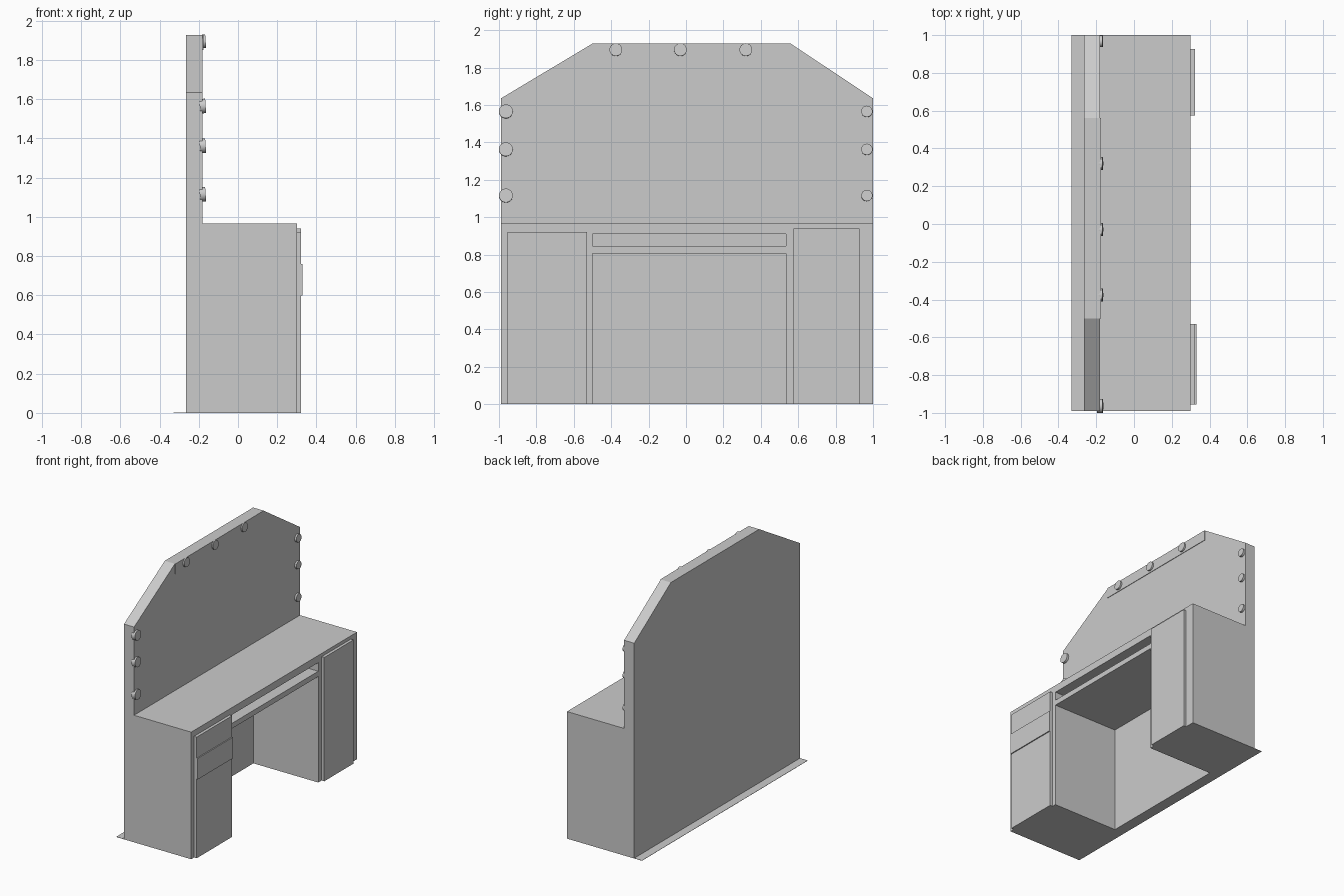
import bpy, bmesh
from math import radians
from mathutils import Matrix

cube = bpy.data.objects.get("Cube")
if cube:
    bpy.data.objects.remove(cube, do_unlink=True)

grey = bpy.data.materials.new("plain grey")
grey.use_nodes = True
grey.diffuse_color = (0.6, 0.6, 0.6, 1)
grey.node_tree.nodes["Principled BSDF"].inputs["Base Color"].default_value = (0.6, 0.6, 0.6, 1)


def finish(name, bm):
    bmesh.ops.recalc_face_normals(bm, faces=bm.faces[:])
    mesh = bpy.data.meshes.new(name)
    bm.to_mesh(mesh)
    bm.free()
    mesh.materials.append(grey)
    obj = bpy.data.objects.new(name, mesh)
    bpy.context.collection.objects.link(obj)
    return obj


def box(name, x, y, z):
    """Box from (min, max) pairs."""
    bm = bmesh.new()
    bmesh.ops.create_cube(bm, size=1)
    for v in bm.verts:
        v.co = [lo if c < 0 else hi for c, (lo, hi) in zip(v.co, (x, y, z))]
    return finish(name, bm)


def bulb(name, y, z, r):
    """Flat round lamp, facing +x and tipped slightly."""
    bm = bmesh.new()
    place = Matrix.Translation((-0.18, y, z)) @ Matrix.Rotation(radians(86), 4, "Y")
    bmesh.ops.create_cone(bm, cap_ends=True, segments=24, radius1=r, radius2=r,
                          depth=0.03, matrix=place)
    obj = finish(name, bm)
    for p in obj.data.polygons:
        p.use_smooth = len(p.vertices) == 4
    for e in obj.data.edges:
        e.use_edge_sharp = any(
            len(p.vertices) > 4 and e.key in p.edge_keys for p in obj.data.polygons)


BACK, FACE, GLASS = -0.265, 0.30, -0.18
RIGHT, LEFT = -0.99, 1.0
KNEE = (-0.5, 0.535)
TOP = 0.965

# Desk carcass
box("right_pedestal", (BACK, FACE), (RIGHT, KNEE[0]), (0, TOP))
box("left_pedestal", (BACK, FACE), (KNEE[1], LEFT), (0, TOP))
box("knee_back_panel", (BACK, -0.245), KNEE, (0, TOP))
box("desk_top", (-0.245, FACE), KNEE, (0.91, TOP))
box("slot_shelf", (-0.245, FACE), KNEE, (0.805, 0.845))

# Drawers and door
DRAWERS = (-0.955, -0.53)
box("lower_drawer", (FACE, 0.322), DRAWERS, (0, 0.6))
box("middle_drawer", (FACE, 0.33), DRAWERS, (0.6, 0.76))
box("upper_drawer", (FACE, 0.322), DRAWERS, (0.76, 0.92))
box("door", (FACE, 0.322), (0.575, 0.927), (0, 0.94))

# Thin floor strip behind the desk
box("floor_strip", (-0.33, -0.245), (RIGHT, LEFT), (0, 0.002))

# Mirror board with clipped corners
bm = bmesh.new()
outline = [(RIGHT, TOP), (LEFT, TOP), (LEFT, 1.635), (0.56, 1.928), (-0.5, 1.928), (RIGHT, 1.635)]
face = bm.faces.new([bm.verts.new((BACK, y, z)) for y, z in outline])
side = bmesh.ops.extrude_face_region(bm, geom=[face], use_keep_orig=True)["geom"]
moved = [g for g in side if isinstance(g, bmesh.types.BMVert)]
bmesh.ops.translate(bm, verts=moved, vec=(GLASS - BACK, 0, 0))
finish("mirror_board", bm)

# Lamp rail and lamps
box("lamp_rail", (GLASS, GLASS + 0.004), (-0.5, 0.56), (1.85, 1.928))
for i, y in enumerate((-0.375, -0.03, 0.32)):
    bulb(f"top_lamp_{i}", y, 1.895, 0.034)
for i, z in enumerate((1.115, 1.362, 1.565)):
    bulb(f"right_lamp_{i}", -0.963, z, 0.037)
    bulb(f"left_lamp_{i}", 0.967, z, 0.03)
